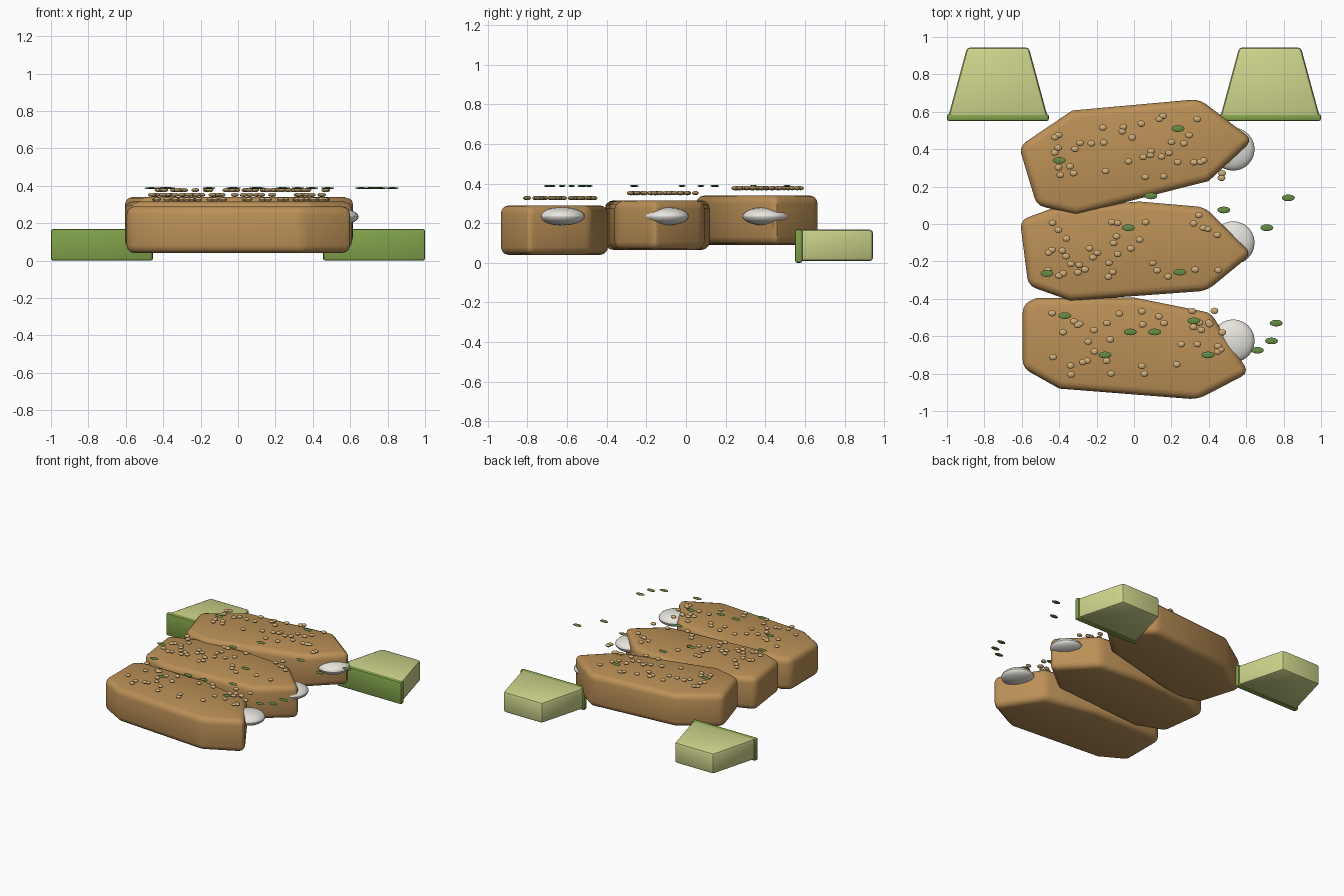
import bpy, bmesh, math, random
from mathutils import Matrix, Vector

if "Cube" in bpy.data.objects:
    bpy.data.objects.remove(bpy.data.objects["Cube"])

random.seed(7)


def material(name, rgb):
    m = bpy.data.materials.new(name)
    m.diffuse_color = (*rgb, 1)
    m.use_nodes = True
    m.node_tree.nodes["Principled BSDF"].inputs["Base Color"].default_value = m.diffuse_color
    return m


CRUST = material("crust", (0.50, 0.28, 0.095))
WHITE = material("white", (0.80, 0.78, 0.72))
SEED = material("seed", (0.62, 0.42, 0.19))
LEAF = material("leaf", (0.13, 0.26, 0.06))
PEEL = material("peel", (0.22, 0.36, 0.07))
FLESH = material("flesh", (0.62, 0.66, 0.26))


def finish(name, bm, mat):
    bmesh.ops.recalc_face_normals(bm, faces=bm.faces)
    me = bpy.data.meshes.new(name)
    bm.to_mesh(me)
    bm.free()
    me.materials.append(mat)
    ob = bpy.data.objects.new(name, me)
    bpy.context.collection.objects.link(ob)
    bpy.ops.object.select_all(action='DESELECT')
    ob.select_set(True)
    bpy.context.view_layer.objects.active = ob
    bpy.ops.object.shade_smooth_by_angle(angle=math.radians(30))
    return ob


def prism(name, outline, z0, z1, bevel, segments, mat):
    """Extruded outline with its sharper edges rounded."""
    bm = bmesh.new()
    base = bm.faces.new([bm.verts.new((x, y, z0)) for x, y in outline])
    new = bmesh.ops.extrude_face_region(bm, geom=[base])["geom"]
    bmesh.ops.translate(bm, vec=(0, 0, z1 - z0),
                        verts=[v for v in new if isinstance(v, bmesh.types.BMVert)])
    bmesh.ops.recalc_face_normals(bm, faces=bm.faces)
    sharp = [e for e in bm.edges if e.calc_face_angle(0) > math.radians(30)]
    bmesh.ops.bevel(bm, geom=sharp, offset=bevel, offset_type='OFFSET',
                    segments=segments, profile=0.5, affect='EDGES', clamp_overlap=True)
    return finish(name, bm, mat)


def ellipsoids(name, centres, radii, mat, u=12, v=8):
    bm = bmesh.new()
    for c in centres:
        m = Matrix.Translation(Vector(c)) @ Matrix.Diagonal((*radii, 1))
        bmesh.ops.create_uvsphere(bm, u_segments=u, v_segments=v, radius=1, matrix=m)
    return finish(name, bm, mat)


# Three overlapping crusted pieces: outline, bottom, top, filling y, seed y range, seed z
pieces = {
    "back": ([(-0.615, 0.415), (-0.33, 0.607), (0.35, 0.668), (0.635, 0.45),
              (0.40, 0.23), (-0.31, 0.05), (-0.52, 0.10)],
             0.09, 0.34, 0.40, (0.23, 0.58), 0.377),
    "middle": ([(-0.61, 0.02), (-0.42, 0.09), (0.03, 0.12), (0.38, 0.09),
                (0.63, -0.16), (0.39, -0.357), (-0.34, -0.41), (-0.565, -0.33)],
               0.065, 0.315, -0.10, (-0.30, 0.05), 0.352),
    "front": ([(-0.595, -0.43), (-0.52, -0.395), (0.0, -0.393), (0.41, -0.475),
               (0.615, -0.795), (0.34, -0.938), (-0.40, -0.88), (-0.595, -0.77)],
              0.04, 0.29, -0.625, (-0.81, -0.46), 0.327),
}
for tag, (outline, z0, z1, fy, (ya, yb), sz) in pieces.items():
    prism(tag + "_crusted_piece", outline, z0, z1, 0.042, 3, CRUST)
    ellipsoids(tag + "_filling", [(0.53, fy, 0.235)], (0.115, 0.115, 0.046), WHITE, 24, 14)
    seeds = [(random.uniform(-0.46, 0.49), random.uniform(ya, yb), sz) for _ in range(38)]
    ellipsoids(tag + "_sesame_seeds", seeds, (0.021, 0.017, 0.011), SEED)

# Herb flakes scattered over the top
flakes = [(-0.40, 0.34), (0.235, 0.51), (0.09, 0.15), (0.48, 0.075), (0.825, 0.14),
          (0.71, -0.02), (-0.03, -0.02), (-0.465, -0.265), (0.245, -0.257),
          (-0.37, -0.49), (-0.02, -0.577), (0.11, -0.577), (0.32, -0.518),
          (0.76, -0.53), (0.735, -0.625), (0.66, -0.675), (0.395, -0.70), (-0.155, -0.70)]
ellipsoids("herb_flakes", [(x, y, 0.388) for x, y in flakes], (0.035, 0.018, 0.005), LEAF)

# Citrus wedges at the back corners
for side, cx in (("left", -0.7275), ("right", 0.7275)):
    prism(side + "_wedge_flesh",
          [(cx - 0.268, 0.565), (cx + 0.268, 0.565), (cx + 0.165, 0.945), (cx - 0.165, 0.945)],
          0.008, 0.168, 0.02, 2, FLESH)
    prism(side + "_wedge_peel",
          [(cx - 0.2725, 0.55), (cx + 0.2725, 0.55), (cx + 0.2725, 0.588), (cx - 0.2725, 0.588)],
          0.0, 0.17, 0.012, 2, PEEL)
